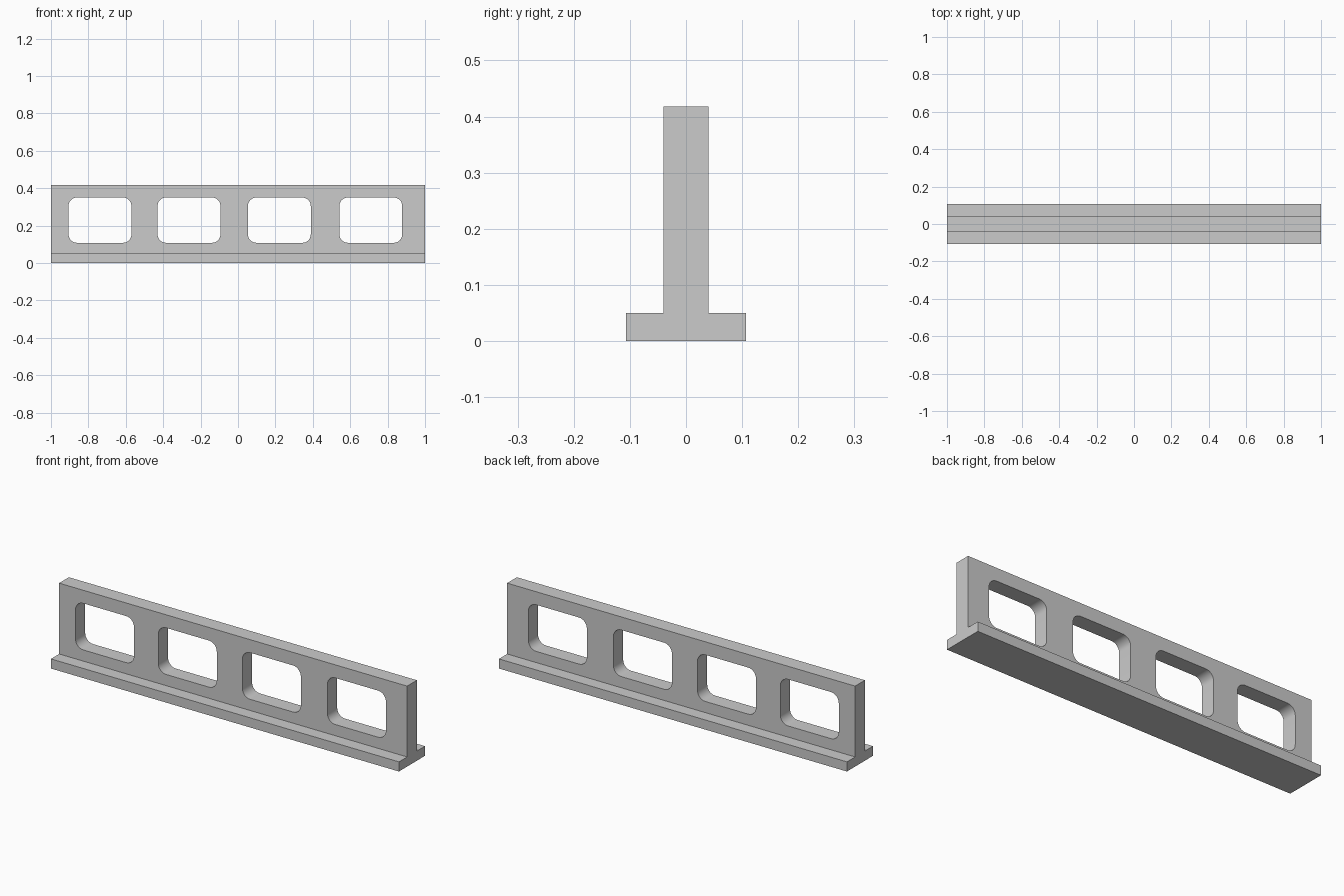
import bpy
import math
from mathutils import Matrix

cube = bpy.data.objects.get("Cube")
if cube:
    bpy.data.objects.remove(cube, do_unlink=True)

LENGTH, HEIGHT, HALF_WALL = 2.0, 0.418, 0.04
FLANGE_Y, FLANGE_H = 0.107, 0.05
WINDOW_W, WINDOW_Z0, WINDOW_Z1, RADIUS = 0.336, 0.108, 0.35, 0.045

grey = bpy.data.materials.new("light grey")
grey.use_nodes = True
colour = (0.6, 0.6, 0.6, 1)
grey.diffuse_color = colour
grey.node_tree.nodes["Principled BSDF"].inputs["Base Color"].default_value = colour


def rounded_rect(x0, x1, z0, z1, r, steps=8):
    """Outline of a rectangle with rounded corners."""
    corners = [(x1 - r, z1 - r), (x0 + r, z1 - r), (x0 + r, z0 + r), (x1 - r, z0 + r)]
    points = []
    for i, (cx, cz) in enumerate(corners):
        for s in range(steps + 1):
            a = math.pi / 2 * (i + s / steps)
            points.append((cx + r * math.cos(a), cz + r * math.sin(a)))
    return points


def extruded(name, outlines, depth):
    """Filled outlines in the xz plane, extruded by depth to each side of y = 0."""
    curve = bpy.data.curves.new(name, "CURVE")
    curve.dimensions = "2D"
    curve.fill_mode = "BOTH"
    curve.extrude = depth
    for outline in outlines:
        spline = curve.splines.new("POLY")
        spline.points.add(len(outline) - 1)
        for point, (x, z) in zip(spline.points, outline):
            point.co = (x, z, 0, 1)
        spline.use_cyclic_u = True
    helper = bpy.data.objects.new(name + " outline", curve)
    bpy.context.collection.objects.link(helper)
    mesh = bpy.data.meshes.new_from_object(helper)
    bpy.data.objects.remove(helper, do_unlink=True)
    mesh.transform(Matrix.Rotation(math.pi / 2, 4, "X"))
    mesh.materials.clear()
    mesh.materials.append(grey)
    obj = bpy.data.objects.new(name, mesh)
    bpy.context.collection.objects.link(obj)
    bpy.ops.object.select_all(action="DESELECT")
    obj.select_set(True)
    bpy.context.view_layer.objects.active = obj
    # Weld the caps to the rim
    bpy.ops.object.mode_set(mode="EDIT")
    bpy.ops.mesh.select_all(action="SELECT")
    bpy.ops.mesh.remove_doubles(threshold=0.0001)
    bpy.ops.mesh.normals_make_consistent(inside=False)
    bpy.ops.object.mode_set(mode="OBJECT")
    bpy.ops.object.shade_smooth_by_angle(angle=math.radians(30))
    return obj


# Upright wall with four rounded window openings
half = LENGTH / 2
wall = [(-half, 0), (half, 0), (half, HEIGHT), (-half, HEIGHT)]
windows = [rounded_rect(x, x + WINDOW_W, WINDOW_Z0, WINDOW_Z1, RADIUS)
           for x in (-0.906, -0.43, 0.053, 0.542)]
extruded("window_wall", [wall] + windows, HALF_WALL)

# Base flanges along the front and back
for side, name in ((-1, "front_flange"), (1, "back_flange")):
    width = FLANGE_Y - HALF_WALL
    bpy.ops.mesh.primitive_cube_add(
        size=1, location=(0, side * (HALF_WALL + width / 2), FLANGE_H / 2))
    flange = bpy.context.object
    flange.name = name
    flange.scale = (LENGTH, width, FLANGE_H)
    flange.data.materials.append(grey)
